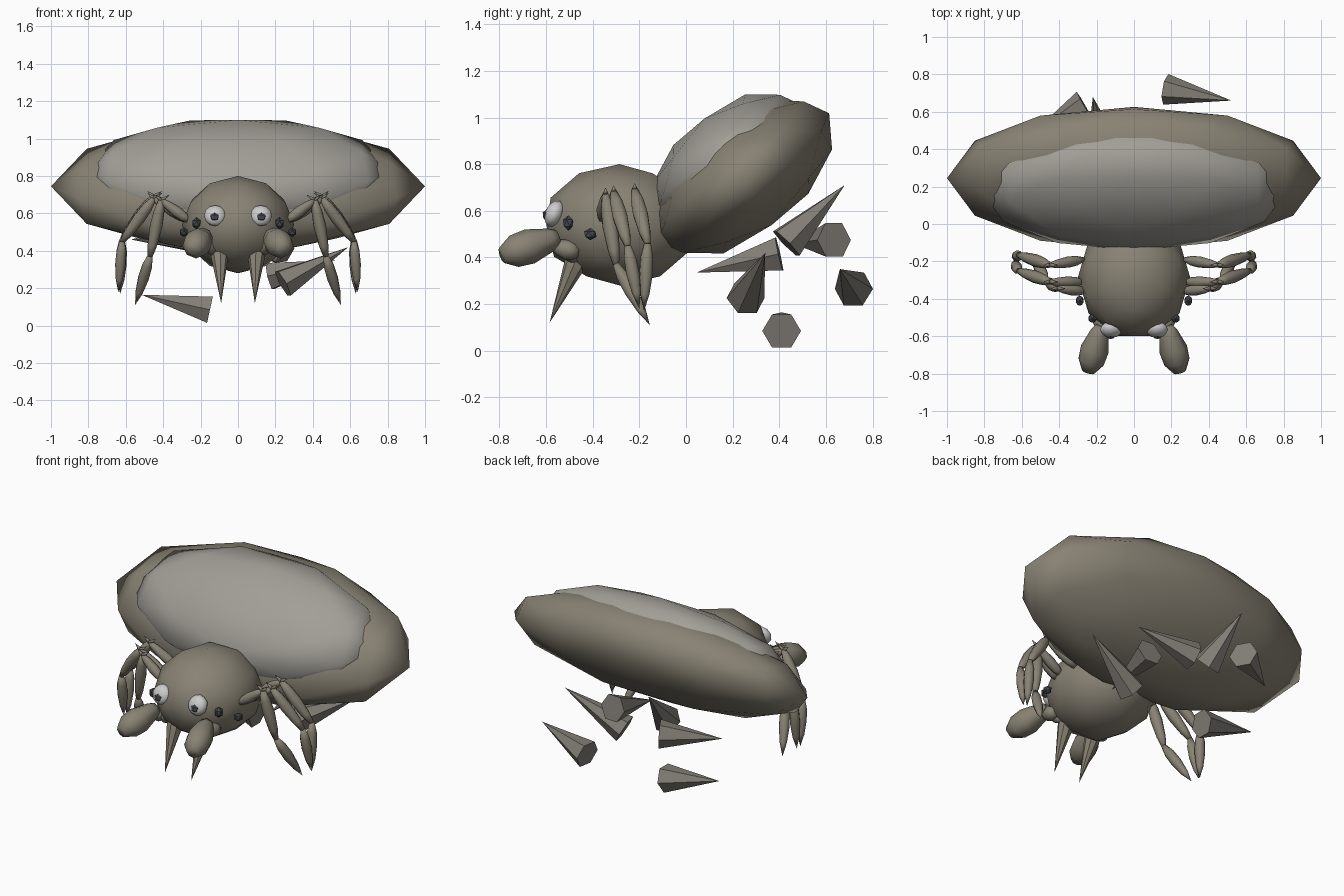
import bpy, bmesh, math
from mathutils import Vector, Matrix

if "Cube" in bpy.data.objects:
    bpy.data.objects.remove(bpy.data.objects["Cube"])


def material(name, rgb):
    m = bpy.data.materials.new(name)
    m.diffuse_color = (*rgb, 1)
    m.use_nodes = True
    m.node_tree.nodes["Principled BSDF"].inputs["Base Color"].default_value = m.diffuse_color
    return m


SKIN = material("skin", (0.25, 0.225, 0.175))
PATCH = material("pale_patch", (0.36, 0.345, 0.31))
WHITE = material("eye_white", (0.7, 0.7, 0.7))
DARK = material("dark_eye", (0.06, 0.065, 0.07))
STONE = material("spike", (0.22, 0.205, 0.18))


def finish(bm, name, mat, smooth):
    bmesh.ops.recalc_face_normals(bm, faces=bm.faces)
    for f in bm.faces:
        f.smooth = smooth
    me = bpy.data.meshes.new(name)
    bm.to_mesh(me)
    bm.free()
    me.materials.append(mat)
    ob = bpy.data.objects.new(name, me)
    bpy.context.collection.objects.link(ob)
    return ob


def ball(name, loc, size, mat, sub=2, tilt=0, smooth=True, roll=0):
    """Icosphere with mirror plane x = 0: rolled, scaled, then tilted about x."""
    bm = bmesh.new()
    bmesh.ops.create_icosphere(bm, subdivisions=sub, radius=1)
    bm.transform(Matrix.Translation(loc)
                 @ Matrix.Rotation(math.radians(tilt), 4, 'X')
                 @ Matrix.Diagonal((*size, 1))
                 @ Matrix.Rotation(math.radians(roll), 4, 'X')
                 @ Matrix.Rotation(math.radians(-90), 4, 'Z'))
    return finish(bm, name, mat, smooth)


def lathe(bm, a, b, profile, sides):
    """Rings of the given (position, radius) along a -> b; radius 0 is a point."""
    a, b = Vector(a), Vector(b)
    q = (b - a).to_track_quat('Z', 'Y')
    rings = []
    for t, r in profile:
        c = a.lerp(b, t)
        n = sides if r else 1
        rings.append([bm.verts.new(c + q @ Vector((r * math.cos(math.tau * i / n),
                                                   r * math.sin(math.tau * i / n), 0)))
                      for i in range(n)])
    for p, q2 in zip(rings, rings[1:]):
        for i in range(sides):
            j = (i + 1) % sides
            loop = [p[i % len(p)], p[j % len(p)], q2[j % len(q2)], q2[i % len(q2)]]
            bm.faces.new(list(dict.fromkeys(loop)))
    for ring in (rings[0], rings[-1]):
        if len(ring) > 2:
            bm.faces.new(ring)


def segment(bm, a, b, r, sides=8):
    lathe(bm, a, b, [(0, r * .45), (.2, r * .85), (.45, r), (.8, r * .75), (1, r * .4)], sides)


# Abdomen with pale patch bulging through its upper front
ball("abdomen", (0, .245, .745), (1.0, .46, .25), SKIN, 2, 39, roll=22)
ball("abdomen_patch", (0, .182, .823), (.82, .39, .21), PATCH, 2, 39, roll=22)

# Head and thorax
ball("head", (0, -.285, .54), (.30, .33, .26), SKIN)

# Leg joints from hip to foot
legs = {
    "front_leg": [(.26, -.36, .56), (.41, -.345, .67), (.47, -.30, .37), (.55, -.155, .11)],
    "middle_leg": [(.27, -.31, .56), (.45, -.31, .68), (.62, -.25, .45), (.64, -.20, .18)],
    "rear_leg": [(.27, -.19, .56), (.45, -.22, .69), (.62, -.165, .46), (.63, -.18, .17)],
}

for s, side in ((-1, "left"), (1, "right")):
    def P(x, y, z):
        return Vector((s * x, y, z))

    # Eyes
    ball(f"{side}_main_eye", P(.122, -.565, .588), (.06, .04, .06), WHITE, 2, -25)
    ball(f"{side}_pupil", P(.125, -.597, .58), (.027, .02, .027), DARK, 1, smooth=False)
    ball(f"{side}_middle_eye", P(.222, -.505, .548), (.026, .026, .032), DARK, 1, smooth=False)
    ball(f"{side}_outer_eye", P(.29, -.41, .50), (.024, .03, .026), DARK, 1, smooth=False)

    # Feeler: short arm and heavy club
    bm = bmesh.new()
    segment(bm, P(.13, -.46, .39), P(.16, -.54, .45), .035)
    segment(bm, P(.19, -.46, .42), P(.17, -.57, .45), .045)
    lathe(bm, P(.175, -.55, .485), P(.245, -.79, .41),
          [(0, .035), (.12, .05), (.5, .076), (.78, .07), (1, .035)], 8)
    finish(bm, f"{side}_feeler", SKIN, True)

    # Fang
    bm = bmesh.new()
    lathe(bm, P(.1, -.455, .42), P(.09, -.585, .12), [(0, .05), (.2, .045), (1, 0)], 8)
    finish(bm, f"{side}_fang", SKIN, False)

    # Legs: tapered segments with small spurs at the knee
    for name, pts in legs.items():
        hip, knee, ankle, foot = (P(*p) for p in pts)
        bm = bmesh.new()
        segment(bm, hip, knee, .030)
        segment(bm, knee, ankle, .034)
        lathe(bm, ankle, foot, [(0, .015), (.2, .028), (.45, .03), (.75, .02), (1, 0)], 8)
        for d in (P(-.045, 0, .03), P(.035, 0, .03)):
            lathe(bm, knee, knee + d, [(0, .014), (1, 0)], 6)
        finish(bm, f"{side}_{name}", SKIN, True)

# Loose six-sided spikes behind the body: base centre, tip
spikes = [((.22, .40, .415), (.2, .045, .335)),
          ((-.17, .43, .46), (-.22, .68, .71)),
          ((-.265, .635, .475), (-.57, .46, .46)),
          ((.24, .255, .225), (.59, .34, .42)),
          ((.17, .72, .265), (.52, .66, .35)),
          ((-.15, .41, .085), (-.515, .41, .165))]
for i, (base, tip) in enumerate(spikes, 1):
    bm = bmesh.new()
    lathe(bm, base, tip, [(0, .083), (1, 0)], 6)
    finish(bm, f"spike_{i}", STONE, False)
